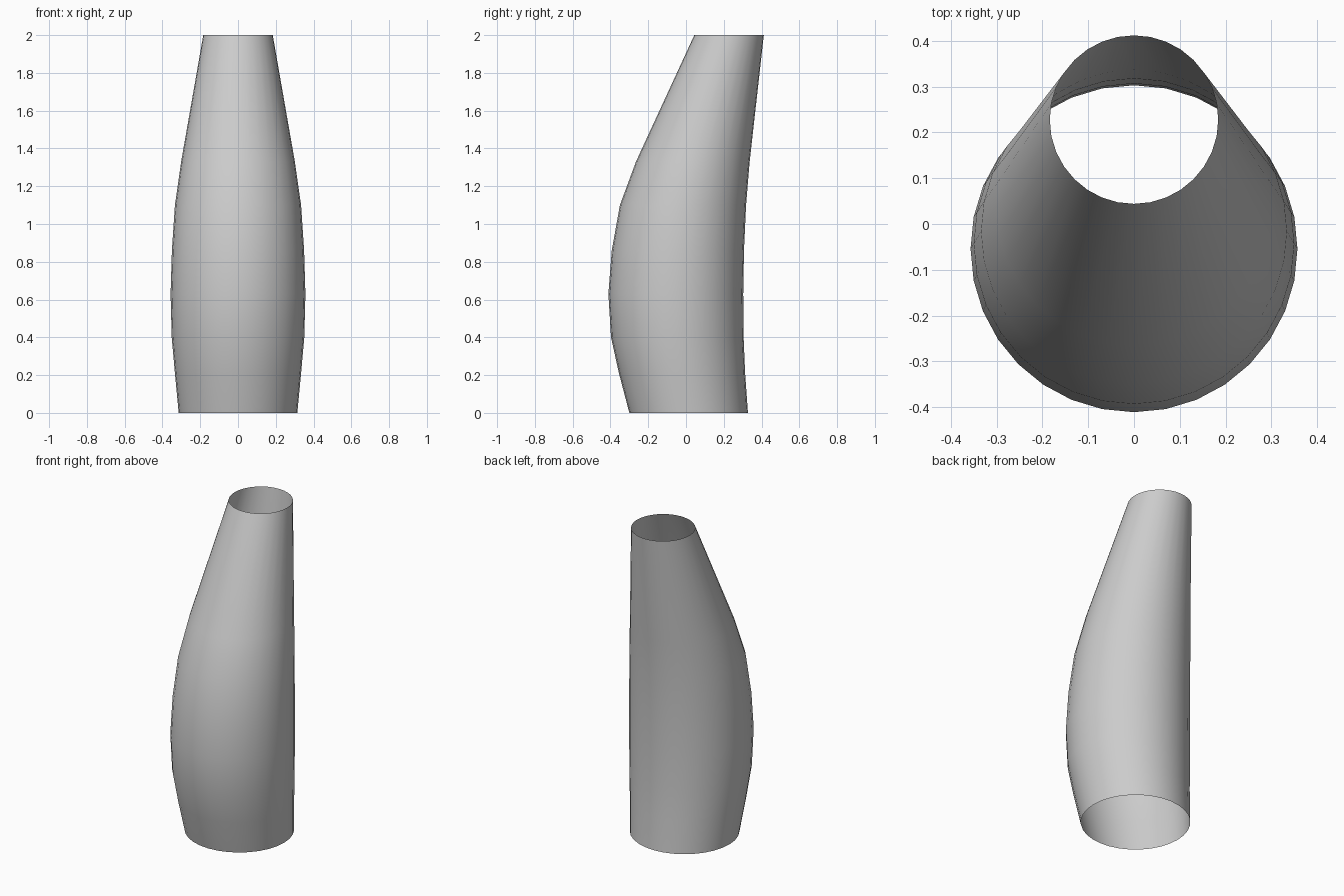
import bpy, bmesh, math

if "Cube" in bpy.data.objects:
    bpy.data.objects.remove(bpy.data.objects["Cube"])

SIDES = 32

# Cross-sections up the sleeve: height, centre y, radius
RINGS = [
    (0.00, 0.014, 0.314),
    (0.21, -0.021, 0.334),
    (0.40, -0.046, 0.351),
    (0.63, -0.054, 0.357),
    (0.86, -0.043, 0.350),
    (1.10, -0.016, 0.334),
    (1.33, 0.036, 0.301),
    (2.00, 0.228, 0.184),
]


def loft(name, rings):
    """Open tube through a stack of circles."""
    bm = bmesh.new()
    loops = []
    for z, cy, r in rings:
        angles = [2 * math.pi * i / SIDES for i in range(SIDES)]
        loops.append([bm.verts.new((r * math.cos(a), cy + r * math.sin(a), z)) for a in angles])
    for low, high in zip(loops, loops[1:]):
        for i in range(SIDES):
            j = (i + 1) % SIDES
            bm.faces.new((low[i], low[j], high[j], high[i]))
    mesh = bpy.data.meshes.new(name)
    bm.to_mesh(mesh)
    bm.free()
    obj = bpy.data.objects.new(name, mesh)
    bpy.context.collection.objects.link(obj)
    return obj


# Bent, tapering sleeve, open at both ends
sleeve = loft("tapered_sleeve", RINGS)
bpy.context.view_layer.objects.active = sleeve
sleeve.select_set(True)
bpy.ops.object.shade_smooth_by_angle(angle=math.radians(40))
